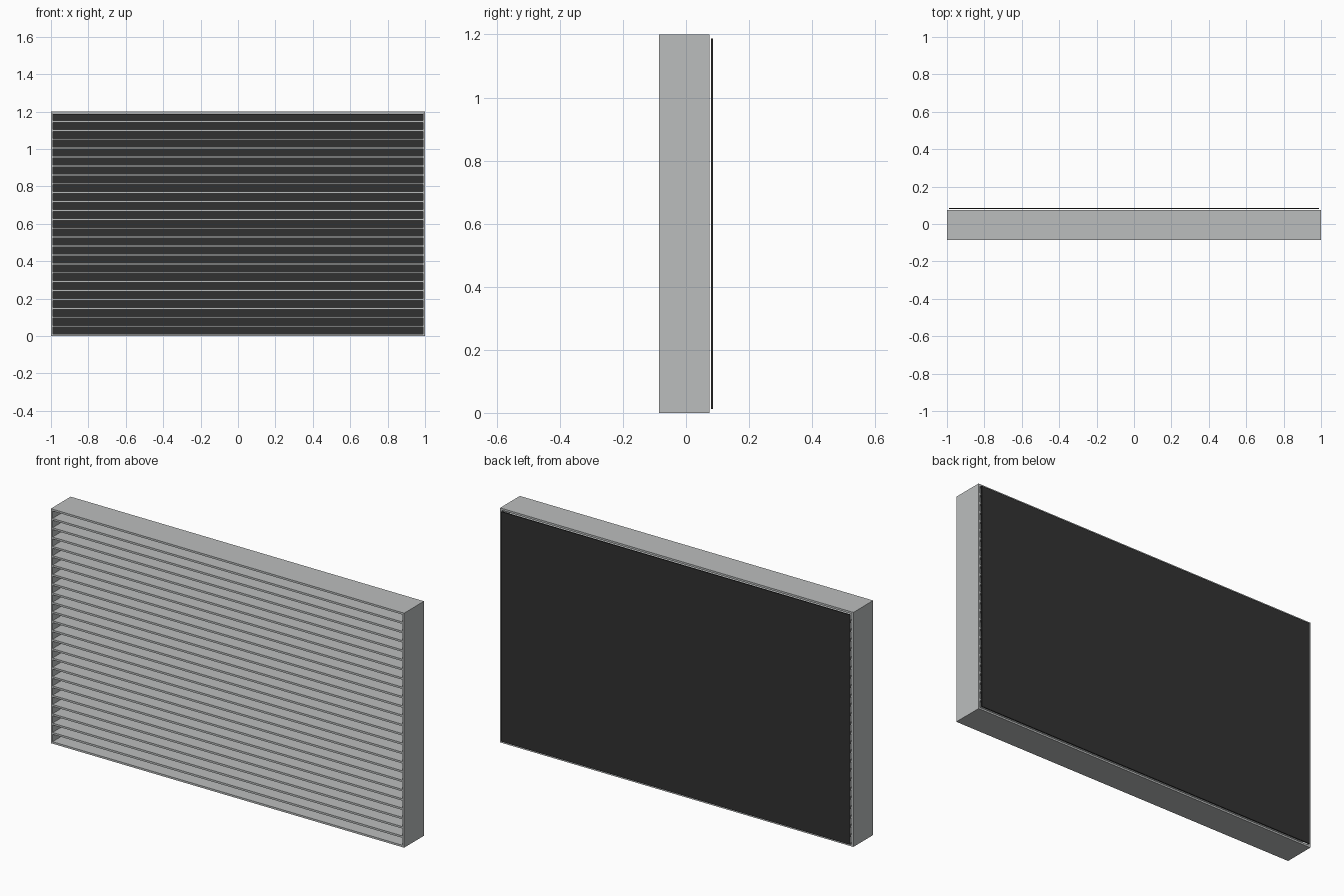
import bpy

default = bpy.data.objects.get("Cube")
if default:
    bpy.data.objects.remove(default, do_unlink=True)


def make_material(name, color):
    mat = bpy.data.materials.new(name)
    mat.use_nodes = True
    mat.diffuse_color = color
    mat.node_tree.nodes["Principled BSDF"].inputs["Base Color"].default_value = color
    return mat


def box(name, low, high, mat):
    """Box between two opposite corners."""
    center = [(a + b) / 2 for a, b in zip(low, high)]
    bpy.ops.mesh.primitive_cube_add(size=1, location=center)
    obj = bpy.context.object
    obj.name = name
    obj.scale = [b - a for a, b in zip(low, high)]
    bpy.ops.object.transform_apply(location=False, rotation=False, scale=True)
    obj.data.materials.append(mat)
    return obj


metal = make_material("light grey metal", (0.5, 0.515, 0.515, 1))
screen = make_material("black screen", (0.031, 0.031, 0.031, 1))

WIDTH, HEIGHT = 2.0, 1.2
FRONT, BACK = -0.085, 0.075
WALL = 0.01
BAYS = 25
half = WIDTH / 2

# Outer frame
box("frame_bottom", (-half, FRONT, 0), (half, BACK, WALL), metal)
box("frame_top", (-half, FRONT, HEIGHT - WALL), (half, BACK, HEIGHT), metal)
box("frame_right", (-half, FRONT, WALL), (-half + WALL, BACK, HEIGHT - WALL), metal)
box("frame_left", (half - WALL, FRONT, WALL), (half, BACK, HEIGHT - WALL), metal)

# Horizontal blades, evenly spaced between the frame rails
blade = box("blade", (-half + WALL, FRONT, -WALL / 2), (half - WALL, BACK, WALL / 2), metal)
pitch = (HEIGHT - WALL) / BAYS
blade.location.z = WALL / 2 + pitch
array = blade.modifiers.new("rows", "ARRAY")
array.count = BAYS - 1
array.use_relative_offset = False
array.use_constant_offset = True
array.constant_offset_displace = (0, 0, pitch)

# Dark screen standing just behind the frame
inset = 0.012
box("back_screen", (-half + inset, 0.08, inset), (half - inset, 0.085, HEIGHT - inset), screen)
